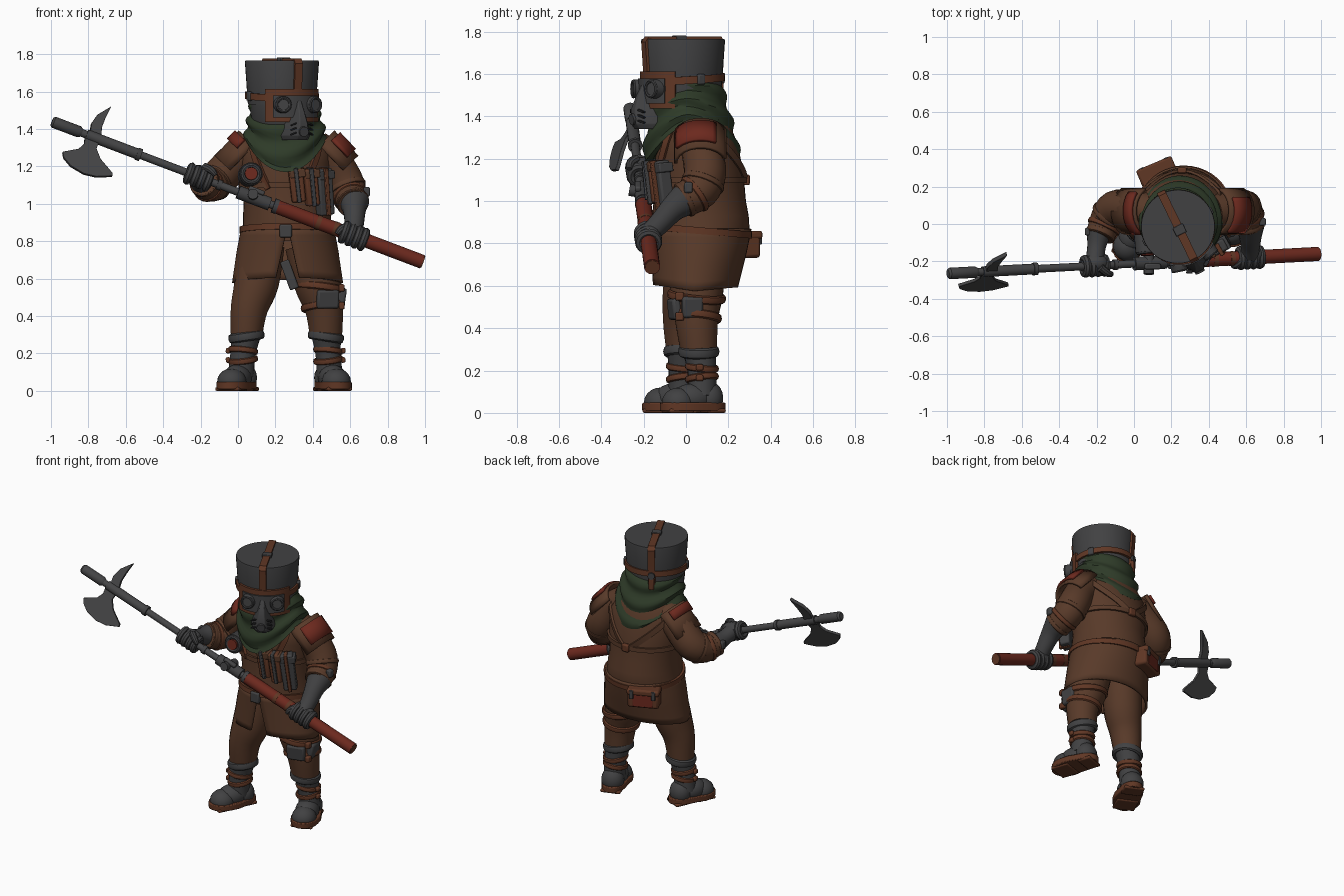
import bpy, bmesh, math
from mathutils import Vector, Matrix
from math import sin, cos, pi, radians

if "Cube" in bpy.data.objects:
    bpy.data.objects.remove(bpy.data.objects["Cube"])

def material(name, c):
    m = bpy.data.materials.new(name); m.diffuse_color = (*c, 1); return m
BROWN = material("coat_brown", (0.098, 0.042, 0.022))
LEATH = material("leather", (0.118, 0.038, 0.018))
GREY = material("dark_grey", (0.053, 0.053, 0.055))
STEEL = material("steel", (0.06, 0.06, 0.062))
BLACK = material("near_black", (0.022, 0.022, 0.024))
GREEN = material("scarf_green", (0.027, 0.043, 0.021))
RED = material("faded_red", (0.15, 0.022, 0.013))
XF = Matrix.Identity(4)                      # current part frame

def mesh(name, verts, faces, mat, bevel=0, solid=0):
    me = bpy.data.meshes.new(name)
    me.from_pydata([tuple(v) for v in verts], [], faces)
    bm = bmesh.new(); bm.from_mesh(me)
    bmesh.ops.recalc_face_normals(bm, faces=bm.faces); bm.to_mesh(me); bm.free()
    ob = bpy.data.objects.new(name, me); me.materials.append(mat)
    bpy.context.collection.objects.link(ob); ob.matrix_world = XF.copy()
    if solid:
        s = ob.modifiers.new("solid", 'SOLIDIFY'); s.thickness = solid; s.offset = 0
    if bevel:
        b = ob.modifiers.new("bevel", 'BEVEL'); b.width = bevel; b.segments = 2
    return ob

def loft(name, rings, mat, cap=True, loop=False, wrap=True, **k):
    n = len(rings[0]); N = len(rings)
    f = [(i*n+j, i*n+(j+1) % n, (i+1) % N*n+(j+1) % n, (i+1) % N*n+j)
         for i in range(N if loop else N-1) for j in range(n if wrap else n-1)]
    if cap and not loop: f += [tuple(range(n)), tuple(range((N-1)*n, N*n))]
    return mesh(name, [v for r in rings for v in r], f, mat, **k)

def spline(P, s=4):
    P = [Vector(p) for p in P]; out = []
    for i in range(len(P)-1):
        a, b, c, d = P[max(i-1, 0)], P[i], P[i+1], P[min(i+2, len(P)-1)]
        for j in range(s):
            t = j/s
            out.append(0.5*(2*b+(c-a)*t+(2*a-5*b+4*c-d)*t*t+(3*b-a-3*c+d)*t**3))
    return out+[P[-1]]

def tube(name, pts, mat, n=18, smooth=False, **k):   # pts are (x, y, z, radius)
    P = spline(pts) if smooth else [Vector(p) for p in pts]
    rings, u = [], None
    for i, p in enumerate(P):
        A = (P[min(i+1, len(P)-1)].xyz-P[max(i-1, 0)].xyz).normalized()
        u = A.orthogonal() if u is None else u-A*u.dot(A)
        u.normalize(); w = A.cross(u)
        rings.append([p.xyz+p.w*(u*cos(2*pi*j/n)+w*sin(2*pi*j/n)) for j in range(n)])
    return loft(name, rings, mat, **k)

def rod(name, a, b, r, mat, n=18, r2=None, **k):
    return tube(name, [(*a, r), (*b, r2 or r)], mat, n, **k)

def ring(name, c, axis, R, r, mat, n=24, m=8, h=1):  # torus, stretched along its axis by h
    A = Vector(axis).normalized(); u = A.orthogonal().normalized(); w = A.cross(u); c = Vector(c)
    return loft(name, [[c+(u*cos(t)+w*sin(t))*(R+r*cos(s))+A*r*h*sin(s)
                for s in (2*pi*j/m for j in range(m))] for t in (2*pi*i/n for i in range(n))], mat, loop=True)

def ribbon(name, pts, centre, w, t, mat, loop=False): # flat strap facing away from centre
    P = [Vector(p) for p in pts]; C = Vector(centre); N = len(P); rings = []
    for i, p in enumerate(P):
        A = (P[(i+1) % N]-P[i-1]) if loop else P[min(i+1, N-1)]-P[max(i-1, 0)]
        o = p-C; o.normalize(); A.normalize()
        s = A.cross(o).normalized()*w/2; o = s.cross(A).normalized()
        o = o if o.dot(p-C) > 0 else -o
        rings.append([p-s-o*t/2, p+s-o*t/2, p+s+o*t/2, p-s+o*t/2])
    return loft(name, rings, mat, loop=loop)

def box(name, c, d, mat, rot=(0, 0, 0), bevel=0.008):
    R = Matrix.Rotation(rot[2], 3, 'Z') @ Matrix.Rotation(rot[1], 3, 'Y') @ Matrix.Rotation(rot[0], 3, 'X')
    v = [Vector(c)+R @ Vector((x*d[0]/2, y*d[1]/2, z*d[2]/2)) for x in (-1, 1) for y in (-1, 1) for z in (-1, 1)]
    return mesh(name, v, [(0, 1, 3, 2), (4, 6, 7, 5), (0, 4, 5, 1), (2, 3, 7, 6), (0, 2, 6, 4), (1, 5, 7, 3)], mat, bevel)

def ball(name, c, d, mat, n=18, floor=.02):
    r = [[Vector(c)+Vector((d[0]*sin(a)*cos(b), d[1]*sin(a)*sin(b), d[2]*cos(a)))
        for b in (2*pi*j/n for j in range(n))] for a in (pi*(i+.02)/10.04 for i in range(11))]
    return loft(name, [[Vector((v.x, v.y, max(v.z, floor))) for v in q] for q in r], mat)

# torso: z, cx, cy, rx, ry ; angle 0 faces front, positive towards +x
T = [(.57, .265, .04, .288, .19), (.75, .265, .06, .262, .215), (.87, .265, .07, .238, .23), (.93, .262, .068, .235, .228),
     (1.0, .26, .065, .23, .218), (1.15, .255, .06, .245, .21), (1.28, .255, .05, .25, .19), (1.38, .25, .04, .19, .16), (1.43, .25, .03, .12, .12)]
def body(a, z, off=0):
    for p, q in zip(T, T[1:]):
        if z <= q[0] or q is T[-1]: break
    t = (z-p[0])/(q[0]-p[0])
    cx, cy, rx, ry = [p[i]+(q[i]-p[i])*t for i in range(1, 5)]
    return Vector((cx+(rx+off)*sin(a), cy-(ry+off)*cos(a), z))
def around(n=40): return [2*pi*i/n for i in range(n)]
loft("coat_body", [[body(a, z) for a in around()] for z in (.8, .87, .93, 1, 1.08, 1.15, 1.22, 1.28, 1.33, 1.38, 1.43)], BROWN)
rows = []
for i in range(8):                            # skirt with a V opening at the front
    g = .02+.2*i/7
    rows.append([body(a, .87-(.87-(.575-.02*cos(a)+.05*max(0, cos(a))))*i/7, .002)
                 for a in (g+(2*pi-2*g)*j/44 for j in range(45))])
loft("coat_skirt", rows, BROWN, cap=False, wrap=False, solid=.016)
box("hanging_sheath", (.275, -.02, .62), (.05, .04, .16), GREY, (0, -.35, 0))
ribbon("belt", [body(a, .86+.02*cos(a), .01) for a in around()], (.26, .06, .86), .032, .016, LEATH, True)
ribbon("chest_band", [body(a, 1.1, .006) for a in around()], (.255, .06, 1.1), .03, .016, BROWN, True)
box("belt_buckle", (.255, -.175, .855), (.065, .03, .07), GREY)
for s in (-1, 1):                             # harness straps
    ribbon("back_strap", [body(s*(1.9+1.15*t/8), 1.34-.24*t/8, .006) for t in range(9)], (.255, .05, 1.2), .035, .014, BROWN)
    ribbon("chest_strap", [body(s*(.9-.5*t/8), 1.36-.28*t/8, .006) for t in range(9)], (.255, .05, 1.2), .035, .016, LEATH)
box("back_buckle", body(pi, 1.1, .012), (.05, .03, .05), LEATH)
box("back_pouch", (.125, .275, .795), (.2, .09, .125), LEATH, (0, 0, .4), .015)
box("back_pouch_panel", (.11, .314, .785), (.13, .012, .085), RED, (0, 0, .4), .004)
box("back_pouch_flap", (.123, .279, .84), (.205, .1, .04), LEATH, (0, 0, .4), .012)
for o in (-.07, .07):
    box("back_pouch_clasp", (.107+o*.92, .321+o*.39, .825), (.025, .015, .06), GREY, (0, 0, .4), .004)
# chest gear
for i, (x, y, z, w, h, m, r) in enumerate([(.315, -.155, 1.1, .075, .18, LEATH, .1), (.39, -.145, 1.09, .07, .2, LEATH, .3), (.46, -.11, 1.065, .085, .25, GREY, .5)]):
    box("chest_pouch", (x, y, z), (w, .065, h), m, (.08, -.12, r), .01)
    box("pouch_strap", (x+sin(r)*.012, y-.012, z), (.022, .07, h*1.03), LEATH if m is GREY else GREY, (.08, -.12, r), .004)
    box("pouch_flap", (x+.002, y-.004, z+h*.36), (w+.008, .075, .045), BROWN if m is LEATH else GREY, (.08, -.12, r), .006)
rod("canister", (.06, -.04, 1.15), (.07, -.15, 1.16), .062, GREY)
ring("canister_rim", (.07, -.15, 1.16), (.1, -1, .1), .045, .013, GREY)
rod("canister_button", (.07, -.145, 1.16), (.071, -.168, 1.162), .034, RED)

# scarf with wavy folds, drooping front and back
rows = []
for i in range(17):
    v = i/16; row = []
    for a in around(48):
        c = cos(a); zb = 1.36-(.19 if c > 0 else .14)*abs(c)**1.6
        k = v**.8; f = .011*sin(v*17+2*sin(a+.6))*(v < .97)
        rx, ry = .165+.055*k+f, .16+(.055 if c > 0 else .085)*k+f
        row.append(Vector((.24+.015*k+rx*sin(a), 0+.01*k-ry*c, 1.56+(zb-1.56)*v)))
    rows.append(row)
rows.append([Vector((.255+(p.x-.255)*.8, .02+(p.y-.02)*.8, p.z+.02)) for p in rows[-1]])
loft("scarf", rows, GREEN)

# head: built facing front, then turned
XF = Matrix.Translation((.235, -.014, 0)) @ Matrix.Rotation(radians(26), 4, 'Z')
tube("hat", [(0, 0, 1.53, .182), (0, 0, 1.6, .187), (0, 0, 1.755, .198), (0, 0, 1.765, .196)], GREY, 40)
tube("face_drum", [(0, -.01, 1.38, .14), (0, -.012, 1.45, .172), (0, -.012, 1.56, .176)], GREY, 32)
hat = [(0, -.19, 1.58), (0, -.195, 1.66), (0, -.202, 1.75), (0, -.19, 1.77), (0, 0, 1.77), (0, .19, 1.77), (0, .202, 1.75), (0, .195, 1.66), (0, .186, 1.5)]
ribbon("hat_strap", hat, (0, 0, 1.5), .045, .014, LEATH)
box("hat_top_buckle", (0, -.02, 1.772), (.06, .05, .02), GREY, bevel=.004)
ribbon("head_band", [(.19*sin(a), -.19*cos(a), 1.575-.012*cos(a)) for a in around()], (0, 0, 1.575), .036, .016, LEATH, True)
box("back_strap_end", (0, .196, 1.52), (.035, .025, .08), LEATH)
rod("back_rivet", (0, .185, 1.575), (0, .21, 1.575), .022, GREY)
ribbon("face_frame", [(.184*sin(a), -.012-.184*cos(a), 1.525) for a in (-.98+1.96*i/16 for i in range(17))], (0, 0, 1.525), .175, .018, LEATH)
ribbon("face_plate", [(.188*sin(a), -.016-.188*cos(a), 1.52) for a in (-.74+1.48*i/16 for i in range(17))], (0, 0, 1.52), .118, .02, GREY)
for s in (-1, 1):
    e = Vector((s*.08, -.155, 1.53)); d = Vector((s*.25, -1, 0)).normalized()
    rod("eye_socket", e, e+d*.06, .05, GREY, 24, .043)
    ring("eye_rim", e+d*.06, d, .036, .009, GREY)
    rod("eye_lens", e+d*.055, e+d*.063, .03, STEEL, 24)
    box("side_buckle", (s*.194, 0, 1.575), (.022, .04, .05), GREY)
    for j in range(3):                        # vents
        box("muzzle_slot", (s*.05, -.243, 1.375+.025*j), (.035, .02, .008), BLACK, (0, s*.35, s*.5), .002)
sec = [(1.565, .022, .205), (1.5, .032, .24), (1.43, .05, .265), (1.365, .066, .26), (1.34, .058, .242)]
loft("mask_muzzle", [[Vector(p) for p in ((-w-.02, -.12, z), (-w, -f+.05, z), (-w*.45, -f, z), (w*.45, -f, z), (w, -f+.05, z), (w+.02, -.12, z))]
                     for z, w, f in sec], GREY, bevel=.004)
rod("muzzle_filter", (0, -.24, 1.39), (0, -.272, 1.385), .027, GREY, 16)
XF = Matrix.Identity(4)

# polearm
L, R = Vector((-.995, -.265, 1.44)), Vector((.985, -.16, .69))
D = (R-L).normalized()
def at(x): return L+(R-L)*((x+.995)/1.98)
rod("shaft", at(-.9), at(.5), .021, STEEL)
tube("tip_cap", [(*at(-.995), .022), (*at(-.985), .031), (*at(-.85), .031), (*at(-.835), .022)], STEEL)
rod("blade_collar", at(-.81), at(-.53), .029, STEEL)
rod("red_handle", at(.2), at(.985), .038, RED, 20)
rod("handle_pommel", at(.978), at(.99), .033, LEATH, 20)
for x, r, m in ((-.53, .034, GREY), (-.1, .028, GREY), (.2, .04, GREY), (.43, .0395, LEATH), (.52, .0395, LEATH)):
    rod("shaft_collar", at(x)-D*.012, at(x)+D*.012, r, m)
rod("mechanism", at(.0), at(.17), .036, GREY)
rod("mechanism_knob", at(.08)+Vector((0, -.06, .02)), at(.08)+Vector((0, .06, .0)), .028, GREY)
box("mechanism_lever", at(.1)+Vector((0, -.02, .045)), (.09, .03, .025), STEEL, (0, .36, 0))
W = Vector((-.33, -.45, -.82)); W = (W-D*W.dot(D)).normalized(); B = D.cross(W); H = at(-.778)
def plate(name, uv, t, mat):
    loft(name, [[H+D*u+W*v+B*s for u, v in uv] for s in (-t, t)], mat, bevel=.002)
plate("axe_blade", [(-.04, .01), (-.03, .06), (-.05, .1), (-.125, .15), (-.11, .18), (-.06, .212), (.02, .228), (.09, .218), (.17, .18),
                    (.165, .163), (.08, .11), (.04, .06), (.045, .01)], .009, STEEL)
plate("back_spike", [(-.02, -.01), (-.03, -.07), (-.015, -.13), (.04, -.205), (.032, -.13), (.03, -.07), (.045, -.01)], .012, STEEL)

# arms, gloves and shoulder pads
arms = [(-1, [(.1, .06, 1.29, .1), (.0, .08, 1.24, .1), (-.1, .08, 1.14, .1), (-.15, .01, 1.1, .09), (-.185, -.07, 1.12, .075)],
         [(-.188, -.05, 1.115, .068), (-.2, -.12, 1.13, .05), (-.21, -.2, 1.15, .05)], -.21),
        (1, [(.42, .06, 1.29, .1), (.5, .075, 1.235, .097), (.565, .09, 1.13, .1), (.597, .06, 1.05, .094), (.617, -.02, 1.0, .08)],
         [(.62, .0, 1.01, .081), (.622, -.06, .965, .062), (.622, -.12, .9, .052), (.618, -.17, .85, .048)], .62)]
for s, sl, gl, hx in arms:
    tube("sleeve", sl, BROWN, 20, True)
    P = spline(sl)
    for i, m in ((10, BROWN), (13, LEATH), (15, BROWN)):
        ring("sleeve_fold", P[i].xyz, P[i+1].xyz-P[i-1].xyz, P[i].w-.005, .011, m, h=1.5)
    box("sleeve_buckle", P[13].xyz+Vector((s*.085, -.03, .03)), (.035, .04, .05), GREY)
    tube("glove_cuff", gl, GREY, 18, True)
    h = at(hx)
    ball("palm", h+Vector((0, .015, .01)), (.075, .05, .055), GREY)
    for j in range(4):
        ring("finger", h+D*(.036*j-.054), D, .041 if s < 0 else .044, .021, GREY, 18)
    tube("thumb", [(*(h+Vector((s*-.03, -.01, .055))), .022), (*(h+Vector((s*-.07, -.04, .035))), .02), (*(h+Vector((s*-.09, -.045, .01))), .014)], GREY, 10, True)
    # curved plates wrapped over the shoulder; only a strip of the far one is red
    x0 = .45 if s > 0 else .07
    red = (.05, .95, -1.0, .55) if s > 0 else (-.05, .4, -1.1, .8)
    for nm, (u0, u1, a0, a1), r, m in (("shoulder_leather", (-.15, 1.2, -1.6, 1.3), .104, BROWN), ("shoulder_pad", red, .119, RED)):
        rows = []
        for u in (u0, (u0+u1)/2, u1):
            A = Vector((x0+s*.095*u, .07, 1.3-.1*u))
            rows.append([A+Vector((s*.72*cos(a)*r, sin(a)*r*1.15, .7*cos(a)*r)) for a in (a0+(a1-a0)*j/10 for j in range(11))])
        loft(nm, rows, m, cap=False, wrap=False, solid=.016)

# legs, boots and straps
legs = [(-1, [(.13, .04, .78, .12), (.1, .01, .58, .12), (.06, -.01, .44, .1), (.045, -.01, .3, .085)], (.015, -.015), -25),
        (1, [(.38, .06, .78, .13), (.425, .05, .58, .128), (.46, .05, .44, .103), (.47, .06, .3, .088)], (.49, .075), 18)]
for s, lp, (ax, ay), turn in legs:
    tube("trouser_leg", lp, BROWN, 20, True)
    top = lp[3]
    tube("boot_shaft", [(ax, ay, .08, .07), (ax*.6+top[0]*.4, ay, .2, .068), (top[0], top[1], .32, .083)], GREY, 18, True)
    ring("boot_top_roll", (top[0], top[1], .29), (s*.15, 0, 1), .083, .015, GREY, h=1.7)
    for z, t in ((.215, .1), (.165, -.12)):
        ring("boot_strap", (ax*.6+top[0]*.4, ay, z), (t, t, 1), .07, .011, LEATH, h=1.5)
        box("strap_buckle", (ax*.6+top[0]*.4+s*.08, ay-.01, z), (.025, .035, .03), LEATH, (0, t, 0))
    XF = Matrix.Translation((ax, ay, 0)) @ Matrix.Rotation(radians(turn), 4, 'Z')
    sole = [(.083*sin(a)*(1.08 if cos(a) > 0 else .94), -.045-.16*(abs(cos(a))**.7)*math.copysign(1, cos(a))) for a in around(28)]
    loft("boot_sole", [[Vector((x, y, z)) for x, y in sole] for z in (.008, .048)], LEATH, bevel=.006)
    box("boot_heel", (0, .055, .01), (.13, .09, .02), LEATH)
    box("boot_tread", (0, -.12, .01), (.14, .12, .02), LEATH)
    ball("boot_toe", (0, -.115, .05), (.078, .08, .07), GREY)
    ball("boot_instep", (0, -.045, .07), (.074, .1, .07), GREY)
    ball("boot_heel_cup", (0, .035, .07), (.073, .068, .08), GREY)
    XF = Matrix.Identity(4)
box("knee_plate", (.48, -.055, .49), (.12, .04, .1), GREY, (.12, 0, .25), .012)
box("thigh_pouch", (.55, .03, .5), (.045, .1, .1), GREY, (0, .15, .1), .012)
for z, r, t in ((.55, .128, .12), (.455, .108, -.15)):
    ring("leg_strap", (.445+(.5-z)*.2, .05, z), (t, .1, 1), r, .012, LEATH, h=1.7)
    box("leg_strap_buckle", (.555, -.03, z), (.03, .04, .04), LEATH)

bpy.ops.object.select_all(action='SELECT')
bpy.context.view_layer.objects.active = bpy.context.collection.objects[0]
bpy.ops.object.shade_smooth_by_angle(angle=radians(35))

for m in bpy.data.materials:
    if m.users and not m.is_grease_pencil:
        m.use_nodes = True
        m.node_tree.nodes["Principled BSDF"].inputs["Base Color"].default_value = m.diffuse_color
